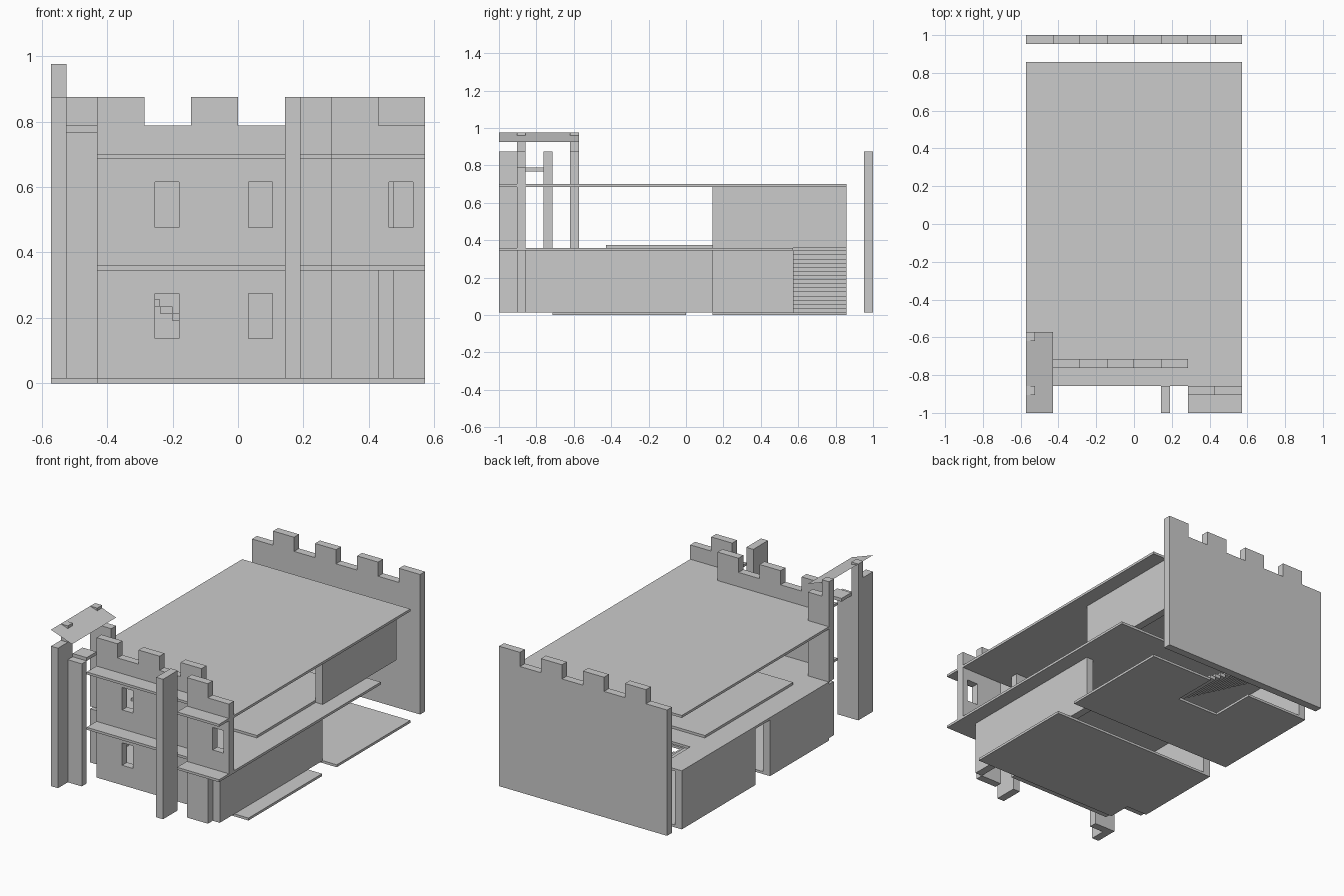
import bpy, bmesh
from mathutils import Vector

if "Cube" in bpy.data.objects:
    bpy.data.objects.remove(bpy.data.objects["Cube"])

U = 1 / 7            # plan module
T = U / 3            # wall thickness
X = 4 * U            # half width
Z0, Z1, Z2 = 0.015, 0.36, 0.70   # floor tops
S = 0.015            # slab thickness
TOP, NOTCH = 0.875, 0.788


def prism(name, pts, to3d, lo, hi):
    """Extrude a 2D outline between lo and hi."""
    bm = bmesh.new()
    a = [bm.verts.new(to3d(u, v, lo)) for u, v in pts]
    b = [bm.verts.new(to3d(u, v, hi)) for u, v in pts]
    bm.faces.new(a)
    bm.faces.new(b[::-1])
    for i in range(len(a)):
        j = (i + 1) % len(a)
        bm.faces.new((a[i], b[i], b[j], a[j]))
    bmesh.ops.recalc_face_normals(bm, faces=bm.faces)
    me = bpy.data.meshes.new(name)
    bm.to_mesh(me)
    bm.free()
    ob = bpy.data.objects.new(name, me)
    bpy.context.collection.objects.link(ob)
    return ob


def flat(x, y, z):
    return Vector((x, y, z))


def upright(x, z, y):
    return Vector((x, y, z))


def box(name, x0, x1, y0, y1, z0, z1):
    return prism(name, [(x0, y0), (x1, y0), (x1, y1), (x0, y1)], flat, z0, z1)


def slab(name, pts, top):
    return prism(name, pts, flat, top - S, top)


def battlement(name, x0, count, high_first, y0, y1, zb):
    """Wall along x with alternating merlons."""
    pts = [(x0 + count * U, zb), (x0, zb)]
    for i in range(count):
        z = TOP if (i % 2 == 0) == high_first else NOTCH
        pts += [(x0 + i * U, z), (x0 + (i + 1) * U, z)]
    return prism(name, pts, upright, y0, y1)


def window(wall, x, z, y):
    cut = box("window_cutter", x, x + 0.074, y - 0.1, y + 0.15, z, z + 0.138)
    cut.hide_render = True
    cut.hide_viewport = True
    m = wall.modifiers.new("window", 'BOOLEAN')
    m.operation = 'DIFFERENCE'
    m.solver = 'EXACT'
    m.object = cut


# Walls with battlements and windows
battlement("back_wall", -X, 8, False, 1 - T, 1, Z0)
front = battlement("front_wall", -3 * U, 5, True, -5 * U - T, -5 * U, Z0)
for wx in (-0.254, 0.032):
    for wz in (0.137, 0.477):
        window(front, wx, wz, -5 * U - T)
gate = battlement("right_tower_wall", 2 * U, 2, True, -6 * U - T, -6 * U, Z1)
window(gate, 0.461, 0.477, -6 * U - T)
box("right_tower_lower_wall", 2 * U, 3 * U, -6 * U - T, -6 * U, Z0, Z1 - S)
box("front_buttress", U, U + T, -1, -6 * U, Z0, TOP)

# Floor slabs, notched around the left tower
slab("ground_floor_front", [(-3 * U, -5 * U), (X, -5 * U), (X, 0), (-X, 0),
                            (-X, -4 * U), (-3 * U, -4 * U)], Z0)
slab("ground_floor_back", [(-X, U), (X, U), (X, 6 * U), (U, 6 * U), (U, 4 * U),
                           (-U, 4 * U), (-U, 6 * U), (-X, 6 * U)], Z0)
tower_notch = [(-X, -4 * U), (-3 * U, -4 * U), (-3 * U, -6 * U),
               (2 * U, -6 * U), (2 * U, -1), (X, -1)]
slab("middle_floor", tower_notch + [(X, 4 * U), (-3 * U, 4 * U),
                                    (-3 * U, 6 * U), (-X, 6 * U)], Z1)
slab("roof_deck", tower_notch + [(X, 6 * U), (-X, 6 * U)], Z2)
box("raised_platform", -3 * U, 3 * U, -3 * U, 3 * U, Z1, Z1 + S)

# Side walls
box("right_lower_wall", 3 * U, 3 * U + T, -6 * U, U, Z0, Z1 - S)
box("right_upper_wall", 3 * U, 3 * U + T, U, 6 * U, Z1, Z2 - S)
box("left_front_wall", -X, -X + T, -4 * U, 0, Z0, Z1 - S)
box("left_back_wall", -X, -X + T, U, 6 * U, Z0, Z1 - S)

# Stairs rising towards the left
steps, run = 15, 4 * U
rise = (Z1 - S - Z0) / steps
for i in range(steps):
    x = U - i * run / steps
    z = Z0 + i * rise
    box("stair_step", x - run / steps, x, 4 * U, 6 * U, z, z + rise)

# Left tower
box("tower_fin", -X, -X + T, -1, -6 * U, Z0, TOP)
box("tower_front_wall", -X + T, -3 * U, -6 * U - T, -6 * U, Z0, 0.768)
box("tower_shelf", -X + T, -3 * U, -6 * U, -5 * U - T, 0.768, NOTCH)
box("tower_back_lower_wall", -X, -3 * U, -4 * U - T, -4 * U, Z0, Z1 - S)
box("tower_back_wall", -X, -3 * U, -4 * U - T, -4 * U, Z1, TOP)
for py in (-6 * U, -4 * U):
    box("roof_post", -X, -X + T, py - T, py, TOP, 0.976)

# Tilted sheet roof of the tower
me = bpy.data.meshes.new("tower_roof")
me.from_pydata([(-X, -1, 0.976), (-3 * U, -1, 0.925),
                (-3 * U, -4 * U, 0.925), (-X, -4 * U, 0.976)], [], [(0, 1, 2, 3)])
bpy.context.collection.objects.link(bpy.data.objects.new("tower_roof", me))
